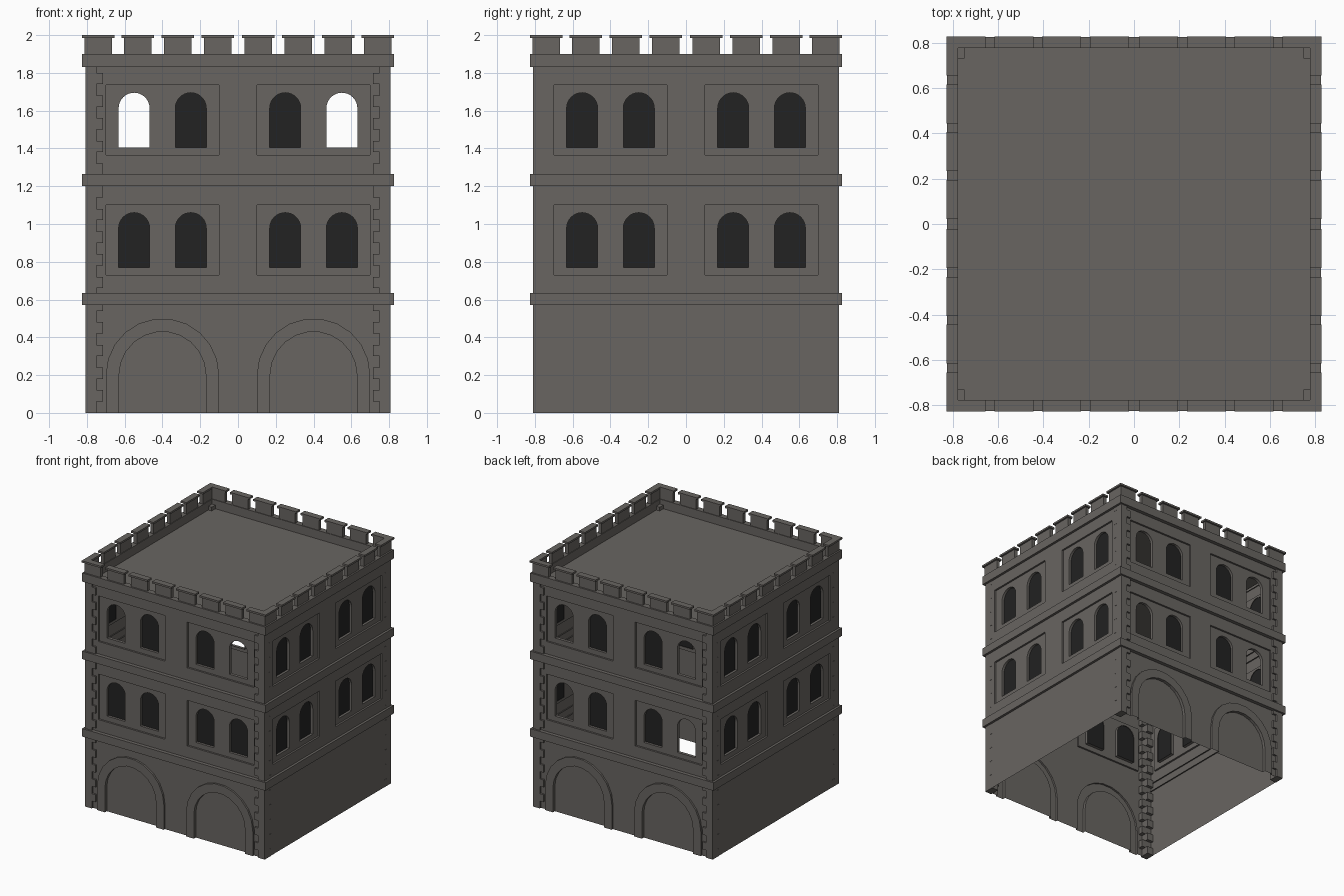
import bpy, bmesh, math
from mathutils import Vector, Matrix

if "Cube" in bpy.data.objects:
    bpy.data.objects.remove(bpy.data.objects["Cube"])


def material(name, col):
    m = bpy.data.materials.new(name)
    m.diffuse_color = (*col, 1)
    m.use_nodes = True
    m.node_tree.nodes["Principled BSDF"].inputs["Base Color"].default_value = m.diffuse_color
    return m


STONE = material("grey stone", (0.14, 0.13, 0.12))
DARK = material("dark window", (0.016, 0.016, 0.016))


def finish(bm, name, mat):
    bmesh.ops.remove_doubles(bm, verts=bm.verts[:], dist=0.0004)
    bmesh.ops.recalc_face_normals(bm, faces=bm.faces[:])
    me = bpy.data.meshes.new(name)
    bm.to_mesh(me)
    bm.free()
    me.materials.append(mat)
    ob = bpy.data.objects.new(name, me)
    bpy.context.collection.objects.link(ob)
    return ob


def ring_verts(bm, loop, d, rot):
    # Side-local (u, z) at distance d from the tower axis
    return [bm.verts.new(rot @ Vector((u, -d, z))) for u, z in loop]


def sheet(bm, loops, d, rot):
    # Flat face with holes
    edges = []
    for loop in loops:
        v = ring_verts(bm, loop, d, rot)
        edges += [bm.edges.new((v[i - 1], v[i])) for i in range(len(v))]
    bmesh.ops.triangle_fill(bm, edges=edges, use_beauty=True,
                            normal=rot @ Vector((0, -1, 0)))


def reveal(bm, loop, d0, d1, rot, closed=True):
    a, b = ring_verts(bm, loop, d0, rot), ring_verts(bm, loop, d1, rot)
    for i in range(0 if closed else 1, len(loop)):
        bm.faces.new((a[i - 1], a[i], b[i], b[i - 1]))


def arch(cx, z0, spring, r, n):
    pts = [(cx - r * math.cos(math.pi * i / n), spring + r * math.sin(math.pi * i / n))
           for i in range(n + 1)]
    return [(cx - r, z0)] + pts + [(cx + r, z0)]


def rect(x0, x1, z0, z1):
    return [(x0, z0), (x1, z0), (x1, z1), (x0, z1)]


def box(bm, x0, x1, y0, y1, z0, z1):
    m = Matrix.Translation(((x0 + x1) / 2, (y0 + y1) / 2, (z0 + z1) / 2)) @ \
        Matrix.Diagonal((abs(x1 - x0), abs(y1 - y0), z1 - z0, 1))
    bmesh.ops.create_cube(bm, size=1, matrix=m)


# Walls: front, right, back, left
PANEL_BOTTOMS = (0.73, 1.365)
for k, side in enumerate(("front", "right", "back", "left")):
    rot = Matrix.Rotation(k * math.pi / 2, 3, 'Z')
    arched = k % 2 == 0
    d, w = (0.795, 0.805) if arched else (0.805, 0.795)
    bm, panes = bmesh.new(), bmesh.new()
    outline = [(-w, 0)]
    if arched:
        # Blind ground-floor arches with raised surrounds
        for cx in (-0.4, 0.4):
            outer = arch(cx, 0, 0.2, 0.3, 11)
            inner = arch(cx, 0, 0.2, 0.23, 11)
            outline += outer
            sheet(bm, [outer + inner[::-1]], 0.81, rot)
            reveal(bm, outer, d, 0.81, rot, False)
            reveal(bm, inner, 0.81, 0.785, rot, False)
            sheet(bm, [inner], 0.785, rot)
    outline += [(w, 0), (w, 1.83), (-w, 1.83)]
    holes = []
    for floor, z in enumerate(PANEL_BOTTOMS):
        for s in (-1, 1):
            # Recessed panel holding a pair of round-headed windows
            panel = rect(s * 0.4 - 0.3, s * 0.4 + 0.3, z, z + 0.37)
            holes.append(panel)
            reveal(bm, panel, d, d - 0.015, rot)
            wins = []
            for cx in (0.25, 0.55):
                win = arch(s * cx, z + 0.04, z + 0.248, 0.082, 16)
                wins.append(win)
                reveal(bm, win, d - 0.015, d - 0.04, rot)
                is_open = cx > 0.5 and (k == 2 or (k == 0 and floor == 1))
                if not is_open:
                    sheet(panes, [win], d - 0.035, rot)
            sheet(bm, [panel] + wins, d - 0.015, rot)
    sheet(bm, [outline] + holes, d, rot)
    finish(bm, side + "_wall", STONE)
    finish(panes, side + "_window_panes", DARK)

# String courses: open square mouldings round the tower
SQ = ((-1, -1), (1, -1), (1, 1), (-1, 1))


def square_loft(name, profile):
    bm = bmesh.new()
    rings = [[bm.verts.new((x * r, y * r, z)) for x, y in SQ] for r, z in profile]
    for a, b in zip(rings, rings[1:]):
        for i in range(4):
            bm.faces.new((a[i - 1], a[i], b[i], b[i - 1]))
    finish(bm, name, STONE)


square_loft("lower_band", [(0.795, 0.57), (0.825, 0.57), (0.825, 0.635), (0.795, 0.635)])
square_loft("middle_band", [(0.795, 1.20), (0.825, 1.20), (0.825, 1.265), (0.795, 1.265)])
square_loft("parapet", [(0.795, 1.83), (0.825, 1.83), (0.825, 1.90), (0.778, 1.90), (0.778, 1.83)])

# Roof deck
bm = bmesh.new()
bm.faces.new([bm.verts.new((x * 0.778, y * 0.778, 1.83)) for x, y in SQ])
finish(bm, "roof", STONE)

# Corner quoins: alternating long and short blocks
bm = bmesh.new()
N, H = 31, 0.06
for sx, sy in SQ:
    for i in range(N):
        xin, yin = (0.715, 0.755) if i % 2 else (0.748, 0.73)
        box(bm, sx * xin, sx * 0.807, sy * yin, sy * 0.81, i * H, min((i + 1) * H, 1.86))
finish(bm, "corner_quoins", STONE)

# Merlons with thin overhanging caps
bm = bmesh.new()
for k in range(4):
    start = len(bm.verts)
    for c in (-0.53, -0.32, -0.107, 0.107, 0.32, 0.53):
        box(bm, c - 0.073, c + 0.073, -0.812, -0.783, 1.90, 1.985)
        box(bm, c - 0.086, c + 0.086, -0.827, -0.775, 1.985, 2.0)
    for s in (-1, 1):
        box(bm, s * 0.667, s * 0.812, -0.812, -0.783, 1.90, 1.985)
        box(bm, s * 0.655, s * 0.827, -0.827, -0.775, 1.985, 2.0)
    bm.verts.ensure_lookup_table()
    bmesh.ops.rotate(bm, verts=bm.verts[start:], cent=(0, 0, 0),
                     matrix=Matrix.Rotation(k * math.pi / 2, 3, 'Z'))
me = bpy.data.meshes.new("merlons")
bm.to_mesh(me)
bm.free()
me.materials.append(STONE)
bpy.context.collection.objects.link(bpy.data.objects.new("merlons", me))
